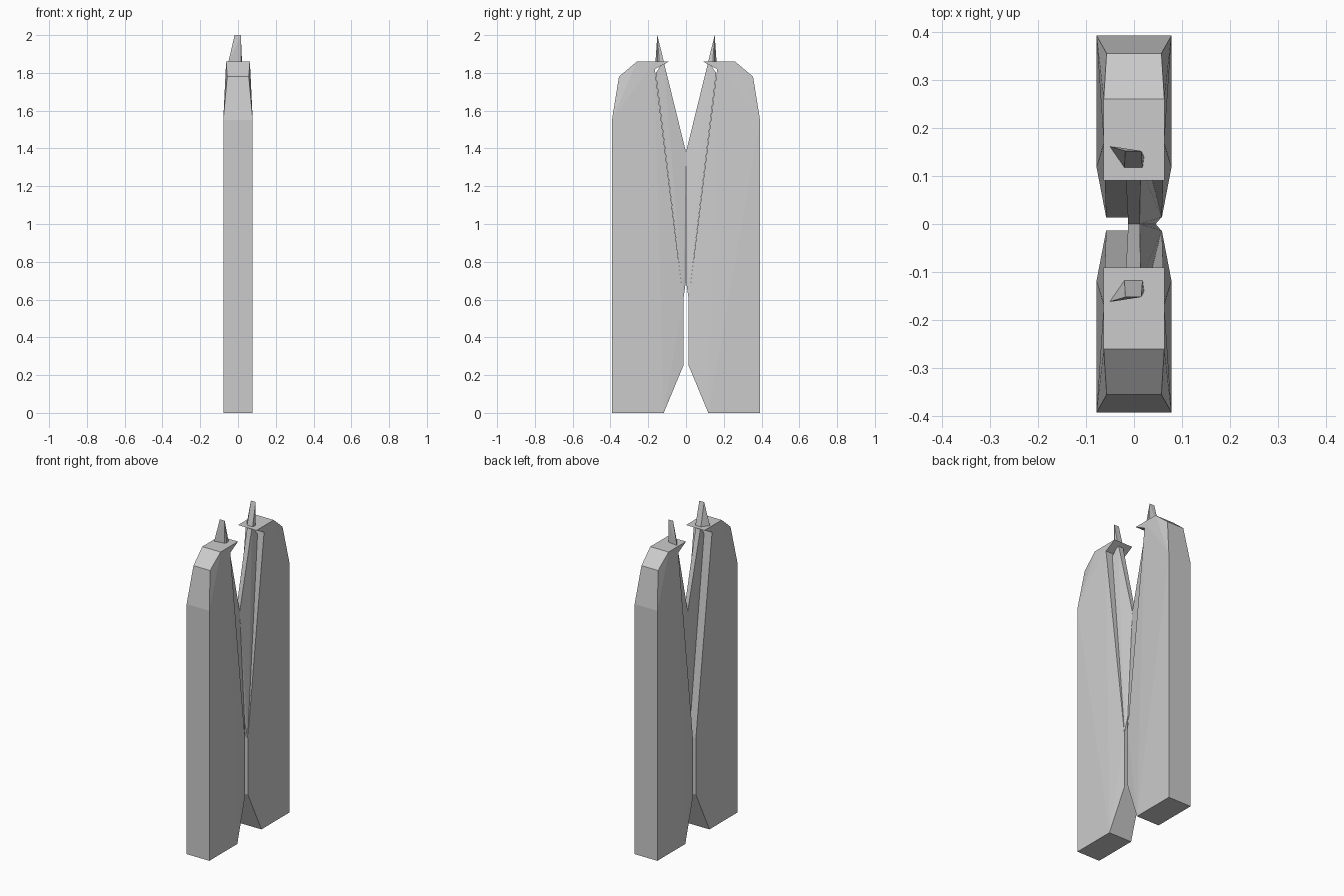
import bpy, bmesh

if "Cube" in bpy.data.objects:
    bpy.data.objects.remove(bpy.data.objects["Cube"])


def pair(x, y, z):
    """Same point on both sides of x = 0."""
    return [(x, y, z), (-x, y, z)]


def hull_part(name, points):
    """Faceted solid around the points, mirrored across y = 0."""
    bm = bmesh.new()
    for p in points:
        bm.verts.new(p)
    res = bmesh.ops.convex_hull(bm, input=bm.verts)
    junk = {g for g in res["geom_interior"] + res["geom_unused"]
            if isinstance(g, bmesh.types.BMVert)}
    bmesh.ops.delete(bm, geom=list(junk), context='VERTS')
    bmesh.ops.dissolve_limit(bm, angle_limit=0.005, verts=bm.verts, edges=bm.edges)
    # open the faces lying on the mirror plane
    inner = [f for f in bm.faces if all(abs(v.co.y) < 1e-4 for v in f.verts)]
    bmesh.ops.delete(bm, geom=inner, context='FACES')
    bmesh.ops.recalc_face_normals(bm, faces=bm.faces)
    mesh = bpy.data.meshes.new(name)
    bm.to_mesh(mesh)
    bm.free()
    ob = bpy.data.objects.new(name, mesh)
    bpy.context.collection.objects.link(ob)
    mod = ob.modifiers.new("Mirror", 'MIRROR')
    mod.use_axis = (False, True, False)
    return ob


# Tall side slabs: (half width, y, z)
slab = [(.078, .392, 0), (.078, .392, 1.55), (.078, .118, 0),
        (.057, .355, 1.78), (.063, .26, 1.86), (.063, .17, 1.86),
        (.063, .165, 1.82), (.058, .014, .6), (.058, .014, .25)]
hull_part("side_slab", [p for s in slab for p in pair(*s)])

# Pointed lips overhanging the gap at the top
lip = [(.063, .09, 1.86), (.063, .17, 1.86), (.063, .165, 1.82)]
hull_part("top_lip", [p for s in lip for p in pair(*s)])

# V-shaped centre wedge joining the slabs and rising to two horns
hull_part("centre_wedge", [
    (-.012, 0, 1.38), (.012, 0, 1.38),
    (-.012, 0, .7), (.045, 0, .7),
    (-.012, .014, .6), (.057, .014, .6),
    (-.018, .118, 1.86), (.014, .118, 1.86),
    (-.012, .16, 1.80), (.022, .16, 1.80),
])

# Horn tips, with a fin on one side
hull_part("horn_tip", [
    (-.018, .152, 2), (.015, .152, 2),
    (-.02, .115, 1.85), (.018, .115, 1.85),
    (.022, .14, 1.84), (-.055, .163, 1.84), (.015, .152, 1.84),
])
